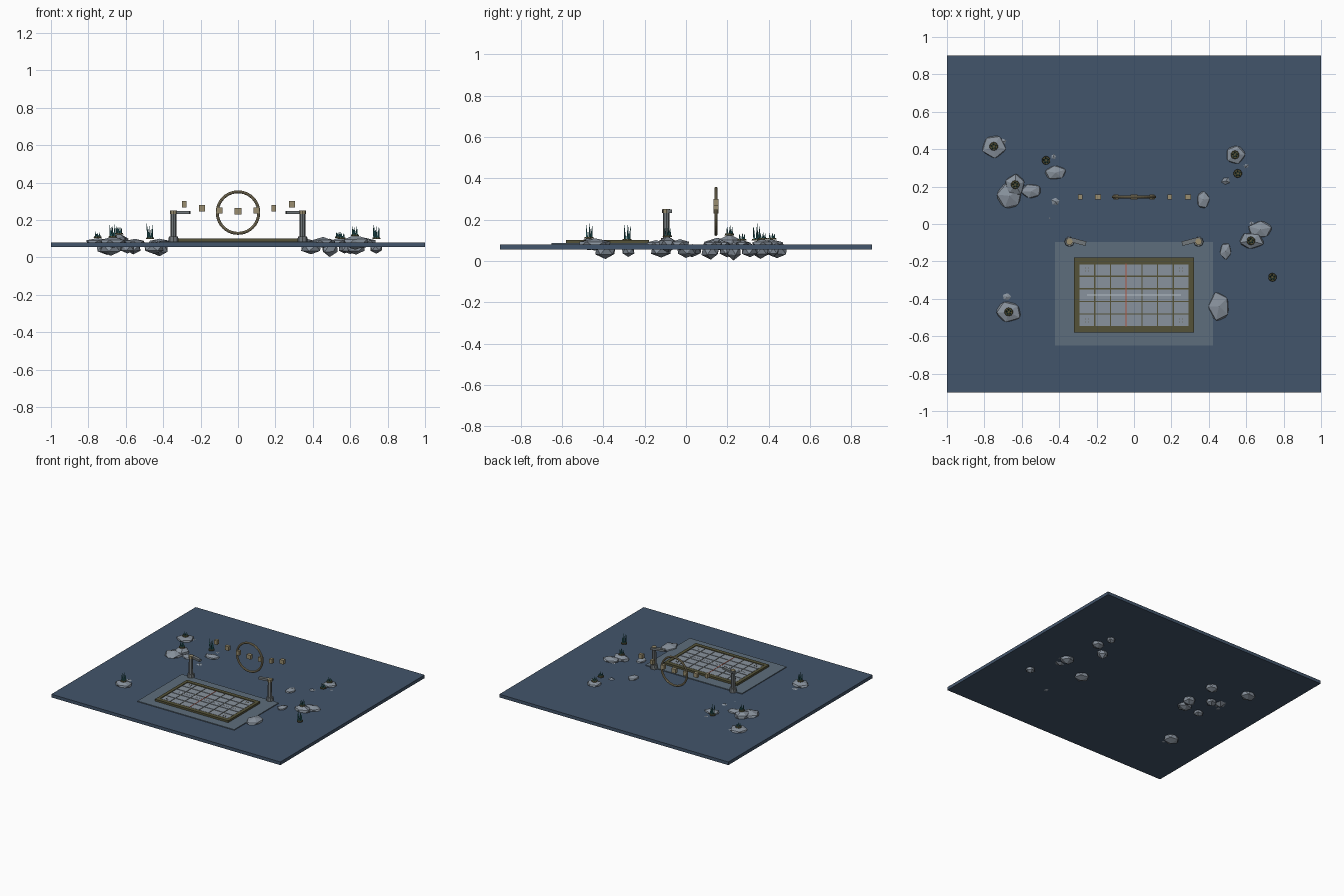
import bpy, bmesh, math, random
from mathutils import Matrix, Vector

if "Cube" in bpy.data.objects:
    bpy.data.objects.remove(bpy.data.objects["Cube"])

random.seed(4)
PI = math.pi


def mat(name, c):
    m = bpy.data.materials.new(name)
    m.diffuse_color = (*c, 1)
    m.use_nodes = True
    m.node_tree.nodes["Principled BSDF"].inputs["Base Color"].default_value = m.diffuse_color
    return m


WATER = mat("deep_blue", (0.055, 0.09, 0.145))
PAVE = mat("slate", (0.11, 0.155, 0.2))
BRONZE = mat("bronze", (0.09, 0.085, 0.04))
BRASS = mat("brass", (0.32, 0.27, 0.16))
STONE = mat("stone", (0.25, 0.29, 0.34))
TEAL = mat("teal", (0.04, 0.2, 0.22))
RED = mat("red", (0.45, 0.09, 0.05))
PALE = mat("pale", (0.5, 0.56, 0.62))
POST = mat("post_grey", (0.17, 0.19, 0.2))


def finish(name, bm, m):
    me = bpy.data.meshes.new(name)
    bm.to_mesh(me)
    bm.free()
    me.materials.append(m)
    ob = bpy.data.objects.new(name, me)
    bpy.context.collection.objects.link(ob)
    return ob


def add_box(bm, c, s, rz=0):
    M = Matrix.Translation(c) @ Matrix.Rotation(rz, 4, 'Z') @ Matrix.Diagonal((*s, 1))
    bmesh.ops.create_cube(bm, size=1, matrix=M)


def box(name, c, s, m, rz=0):
    bm = bmesh.new()
    add_box(bm, c, s, rz)
    return finish(name, bm, m)


def cone(name, c, r1, r2, h, n, m):
    bm = bmesh.new()
    bmesh.ops.create_cone(bm, cap_ends=True, segments=n, radius1=r1, radius2=r2, depth=h,
                          matrix=Matrix.Translation((c[0], c[1], c[2] + h / 2)))
    return finish(name, bm, m)


def rock(name, x, y, z, rx, ry, rz):
    # squashed, jittered icosahedron
    bm = bmesh.new()
    bmesh.ops.create_icosphere(bm, subdivisions=1, radius=1)
    for v in bm.verts:
        v.co *= random.uniform(0.92, 1.1)
    M = (Matrix.Translation((x, y, z)) @ Matrix.Diagonal((rx, ry, rz, 1))
         @ Matrix.Rotation(random.uniform(0, 6), 4, 'Z'))
    bm.transform(M)
    return finish(name, bm, STONE)


def plant(name, x, y, z, h):
    # small round base with a clump of leaning blades
    cone(name + "_base", (x, y, z - 0.004), 0.023, 0.021, 0.008, 10, BRONZE)
    bm = bmesh.new()
    for i in range(5):
        a = i * 2 * PI / 5 + 0.4
        hh = h * (0.65 + 0.35 * ((i * 2) % 5) / 4)
        M = (Matrix.Translation((x + 0.011 * math.cos(a), y + 0.011 * math.sin(a), z))
             @ Matrix.Rotation(a, 4, 'Z') @ Matrix.Rotation(0.1, 4, 'Y')
             @ Matrix.Translation((0, 0, hh / 2)))
        bmesh.ops.create_cone(bm, cap_ends=True, segments=4, radius1=0.006, radius2=0.0005,
                              depth=hh, matrix=M)
    finish(name + "_blades", bm, TEAL)


# ground slab and raised terrace
box("ground_slab", (0, 0, 0.0675), (2, 1.8, 0.025), WATER)
box("terrace", (0, -0.373, 0.08), (0.845, 0.555, 0.012), PAVE)

# framed tile court
box("court_bed", (0, -0.38, 0.089), (0.59, 0.34, 0.014), BRONZE)
bm = bmesh.new()
for s in (-1, 1):
    add_box(bm, (0, -0.38 + s * 0.185, 0.0925), (0.64, 0.03, 0.017))
    add_box(bm, (s * 0.3075, -0.38, 0.0925), (0.025, 0.34, 0.017))
finish("court_frame", bm, BRONZE)
bm = bmesh.new()
for i in range(7):
    for j in range(5):
        add_box(bm, ((i - 3) * 0.084, -0.38 + (j - 2) * 0.067, 0.096), (0.078, 0.061, 0.006))
finish("court_tiles", bm, STONE)
box("red_line", (-0.042, -0.38, 0.098), (0.005, 0.335, 0.005), RED)
box("pale_line", (0, -0.38, 0.0985), (0.5, 0.004, 0.003), PALE)
bm = bmesh.new()
for sx in (-1, 1):
    for sy in (-1, 1):
        for dx in (-1, 1):
            for dy in (-1, 1):
                add_box(bm, (sx * 0.25 + dx * 0.008, -0.38 + sy * 0.137 + dy * 0.008, 0.0995),
                        (0.005, 0.005, 0.002))
finish("court_studs", bm, BRONZE)

# two posts with inward pointing arms
for s, side in ((-1, "left"), (1, "right")):
    x, y = s * 0.345, -0.095
    cone(side + "_post_base", (x, y, 0.08), 0.027, 0.025, 0.032, 8, POST)
    cone(side + "_post", (x, y, 0.1), 0.017, 0.015, 0.14, 8, POST)
    cone(side + "_post_cap", (x, y, 0.232), 0.018, 0.018, 0.02, 8, BRASS)
    box(side + "_post_arm", (s * 0.308, -0.092, 0.241), (0.105, 0.024, 0.016), POST, s * 0.26)

# upright ring
bpy.ops.mesh.primitive_torus_add(location=(0, 0.145, 0.24), rotation=(PI / 2, 0, 0),
                                 major_segments=40, minor_segments=8,
                                 major_radius=0.111, minor_radius=0.008)
ring = bpy.context.object
ring.name = "ring"
ring.data.materials.append(BRASS)

# floating blocks along a shallow arc
for i, w in enumerate((0.024, 0.032, 0.026, 0.036, 0.028, 0.024, 0.032)):
    x = (i - 3) * 0.096
    box("floating_block_%d" % i, (x, 0.145, 0.247 + 0.45 * x * x), (w, 0.026, 0.033), BRASS)

# rocks on the surface: x, y, rx, ry, top height
TOPS = [(-.75, .415, .066, .064, .105), (-.665, .15, .07, .072, .11), (-.635, .21, .055, .06, .128),
        (-.55, .175, .058, .042, .1), (-.42, .275, .06, .04, .1), (-.67, -.47, .072, .06, .11),
        (.37, .13, .035, .048, .1), (.54, .37, .055, .055, .105), (.625, -.09, .07, .048, .12),
        (.675, -.03, .066, .048, .108), (.49, -.145, .032, .045, .098), (.455, -.44, .058, .078, .108)]
for i, (x, y, rx, ry, top) in enumerate(TOPS):
    rock("rock_%d" % i, x, y, 0.08, rx * 1.05, ry * 1.05, max(top - 0.08, 0.02))

# rocks hanging under the slab: x, y, radius, lowest point
UNDER = [(.74, -.28, .035, .02), (.63, 0, .055, .015), (.39, -.12, .058, .018), (.6, .31, .05, .015),
         (.57, .42, .035, .02), (.49, .23, .045, .005), (-.42, .12, .052, .006), (-.43, .36, .05, .012),
         (-.56, .2, .045, .018), (-.59, .02, .04, .02), (-.45, .03, .055, .02),
         (-.68, -.39, .06, .01), (-.7, .44, .06, .012)]
for i, (x, y, r, low) in enumerate(UNDER):
    rock("under_rock_%d" % i, x, y, 0.05, r, r * 0.9, 0.049 - low)

# plants: x, y, base height, blade height
PLANTS = [(-.75, .415, .108, .03), (-.635, .21, .128, .045), (-.67, -.47, .112, .07),
          (.54, .37, .108, .03), (.625, -.09, .12, .05), (-.47, .34, .102, .08),
          (.555, .27, .102, .035), (.74, -.285, .102, .08)]
for i, (x, y, z, h) in enumerate(PLANTS):
    plant("plant_%d" % i, x, y, z, h)
